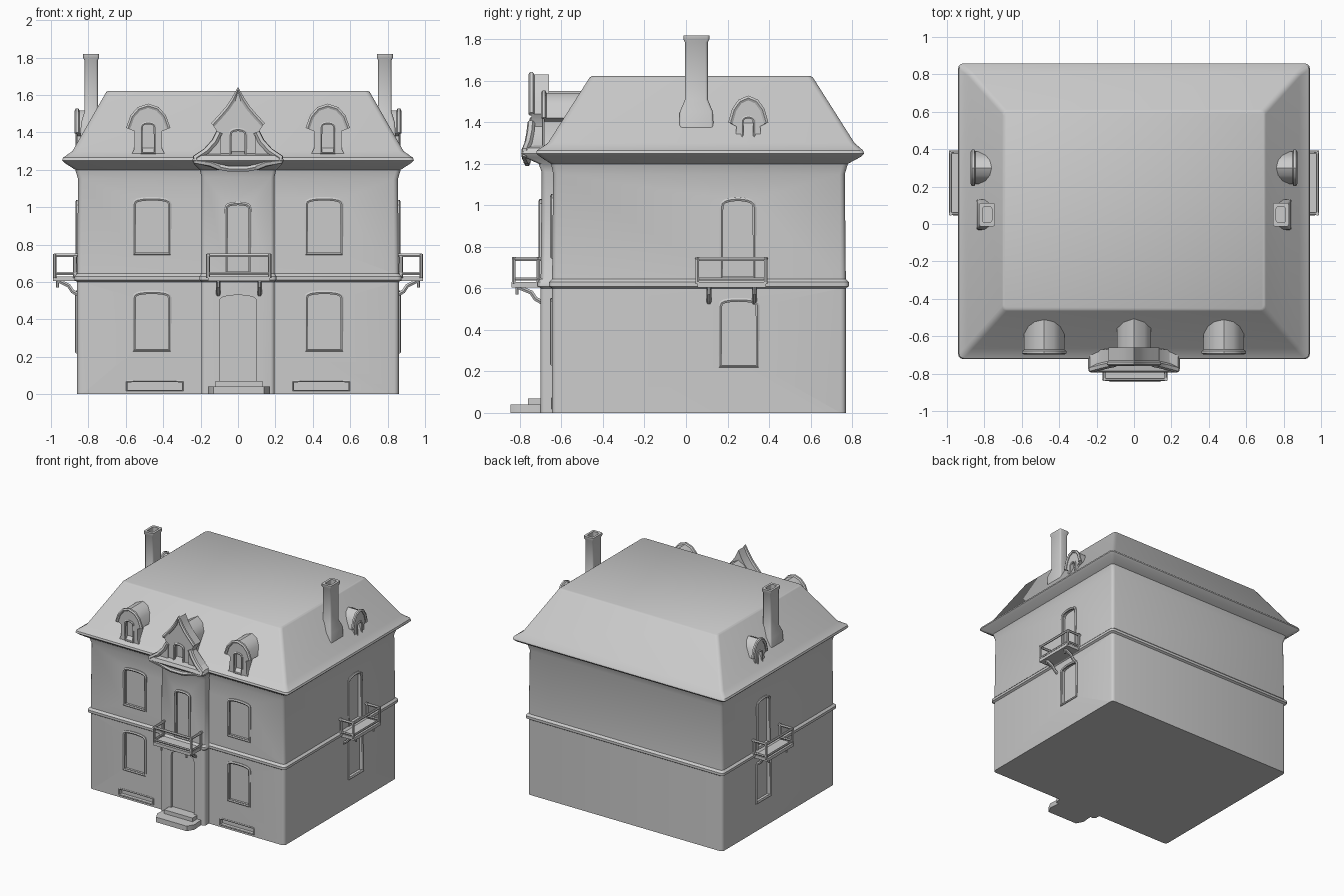
import bpy, bmesh, math

if "Cube" in bpy.data.objects:
    bpy.data.objects.remove(bpy.data.objects["Cube"])

# side frames: u along the wall, d outward from the centre, z up
SIDES = {'F': lambda u, d, z: (u, -d, z), 'R': lambda u, d, z: (d, u, z),
         'L': lambda u, d, z: (-d, u, z)}


def finish(name, bm):
    bmesh.ops.recalc_face_normals(bm, faces=bm.faces)
    me = bpy.data.meshes.new(name)
    bm.to_mesh(me)
    bm.free()
    ob = bpy.data.objects.new(name, me)
    bpy.context.collection.objects.link(ob)
    return ob


def skin(name, rings):
    """Closed solid through rings of equal point count."""
    bm = bmesh.new()
    vs = [[bm.verts.new(p) for p in r] for r in rings]
    n = len(vs[0])
    for a, b in zip(vs, vs[1:]):
        for i in range(n):
            bm.faces.new((a[i], a[(i + 1) % n], b[(i + 1) % n], b[i]))
    bm.faces.new(vs[0])
    bm.faces.new(vs[-1])
    return finish(name, bm)


def rounded(x0, x1, y0, y1, z, r):
    pts = []
    for cx, cy, a in ((x1 - r, y1 - r, 0), (x0 + r, y1 - r, 90), (x0 + r, y0 + r, 180), (x1 - r, y0 + r, 270)):
        for k in range(4):
            t = math.radians(a + 30 * k)
            pts.append((cx + r * math.cos(t), cy + r * math.sin(t), z))
    return pts


def prism(name, side, outline, d0, d1):
    f = SIDES[side]
    return skin(name, [[f(u, d, z) for u, z in outline] for d in (d0, d1)])


def box(name, side, u0, u1, d0, d1, z0, z1):
    return prism(name, side, [(u0, z0), (u1, z0), (u1, z1), (u0, z1)], d0, d1)


def tube(name, pts, r, closed=False):
    cu = bpy.data.curves.new(name, 'CURVE')
    cu.dimensions = '3D'
    cu.bevel_depth, cu.bevel_resolution, cu.use_fill_caps = r, 1, True
    sp = cu.splines.new('POLY')
    sp.points.add(len(pts) - 1)
    for p, c in zip(sp.points, pts):
        p.co = (*c, 1)
    sp.use_cyclic_u = closed
    tmp = bpy.data.objects.new(name + "_path", cu)
    bpy.context.collection.objects.link(tmp)
    bpy.context.view_layer.update()
    me = bpy.data.meshes.new_from_object(tmp.evaluated_get(bpy.context.evaluated_depsgraph_get()))
    bpy.data.objects.remove(tmp)
    ob = bpy.data.objects.new(name, me)
    bpy.context.collection.objects.link(ob)
    return ob


def arch(c, hw, z0, z1, rise):
    top = [(c + hw * math.cos(math.pi * k / 10), z1 - rise + rise * math.sin(math.pi * k / 10) ** 0.6)
           for k in range(11)]
    return [(c - hw, z0), (c + hw, z0)] + top


def window(wall, side, c, hw, z0, z1, rise, face, depth=0.03, frame=0.011):
    """Arched recess with a raised moulding round it."""
    out = arch(c, hw, z0, z1, rise)
    cut = prism("window_cutter", side, out, face - depth, face + 0.1)
    cut.hide_render = True
    cut.hide_set(True)
    m = wall.modifiers.new("window", 'BOOLEAN')
    m.operation, m.object, m.solver = 'DIFFERENCE', cut, 'EXACT'
    if frame:
        tube("window_frame", [SIDES[side](u, face, z) for u, z in out], frame, True)


def mirrored(half):
    return half + [(-u, z) for u, z in reversed(half) if u > 0]


# house: walls, string course, cornice and mansard roof as one shell
#        half-width, front y, back y, z
sections = [(.86, -.645, .77, 0), (.86, -.645, .77, .60), (.875, -.66, .785, .61), (.875, -.66, .785, .63),
            (.86, -.645, .77, .645), (.855, -.64, .765, 1.15), (.87, -.65, .78, 1.20), (.925, -.705, .845, 1.235),
            (.94, -.722, .858, 1.25), (.935, -.718, .853, 1.265), (.885, -.665, .812, 1.30),
            (.705, -.465, .612, 1.615), (.695, -.455, .602, 1.622)]
house = skin("house_walls_and_roof", [rounded(-w, w, a, b, z, .025) for w, a, b, z in sections])

# central bay
bay = skin("front_bay", [rounded(-w, w, -d, -.50, z, .02) for w, d, z in
           ((.195, .70, 0), (.195, .70, .60), (.205, .715, .61), (.205, .715, .63), (.195, .70, .645),
            (.195, .695, 1.16), (.205, .71, 1.20), (.235, .775, 1.23), (.245, .795, 1.25), (.235, .785, 1.275),
            (.15, .70, 1.30))])

# wall windows
for s in (-1, 1):
    window(house, 'F', s * .46, .095, .235, .545, .03, .645)
    window(house, 'F', s * .46, .095, .75, 1.045, .03, .643)
    window(house, 'F', s * .445, .15, .02, .07, .003, .645, .03, .006)
for sd in 'RL':
    window(house, sd, .255, .09, .225, .545, .03, .86)
    window(house, sd, .25, .08, .65, 1.03, .045, .858)
window(bay, 'F', 0, .063, .65, 1.02, .03, .70)
window(bay, 'F', 0, .10, .06, .53, .04, .70, .02, 0)

# small dormers
half = [(.10, 1.26), (.075, 1.31), (.072, 1.405), (.108, 1.42), (.085, 1.485), (.05, 1.525), (0, 1.542)]


def dormer(side, c, k, front, back, dz):
    out = [(c + u * k, z + dz) for u, z in mirrored(half)]
    ob = prism("dormer", side, out, back, front - .015)
    tube("dormer_trim", [SIDES[side](u, front - .015, z) for u, z in out[3:-3]], .013)
    window(ob, side, c, .036 * k, 1.29 + dz, 1.45 + dz, .03, front - .015, .03, .008)


for s in (-1, 1):
    dormer('F', s * .48, 1, .70, .47, 0)
for sd in 'RL':
    dormer(sd, .30, .8, .875, .68, -.025)

# ornate central dormer with swept gable
gable = [(.10, 1.22), (.10, 1.385), (.135, 1.44), (.085, 1.495), (.055, 1.53), (.025, 1.575), (0, 1.63)]
centre = prism("centre_dormer_front", 'F', mirrored(gable), .66, .745)
prism("centre_dormer_roof", 'F', mirrored([(.09, 1.26), (.09, 1.47), (.055, 1.52), (0, 1.55)]), .47, .67)
window(centre, 'F', 0, .042, 1.235, 1.415, .03, .745, .035, .01)
tube("gable_trim", [SIDES['F'](u, .745, z) for u, z in mirrored(gable)[2:-2]], .014)
for s in (-1, 1):
    # scrolls sweeping from the gable down to the eave
    tube("gable_scroll", [(s * u, -d, z) for u, d, z in ((.10, .745, 1.40), (.125, .75, 1.35), (.17, .76, 1.30),
         (.225, .775, 1.265), (.225, .775, 1.245), (.15, .775, 1.235), (.10, .765, 1.215))], .019)
    prism("gable_wing", 'F', [(s * u, z) for u, z in ((.09, 1.23), (.22, 1.245), (.22, 1.27), (.17, 1.30),
          (.125, 1.35), (.09, 1.39))], .67, .755)
tube("gable_sill", [(u, -.765, z) for u, z in ((-.10, 1.215), (-.05, 1.205), (.05, 1.205), (.10, 1.215))], .017)

# hollow chimneys
for s in (-1, 1):
    x = s * .785
    skin("chimney", [rounded(x - a, x + a, .05 - b, .05 + b, z, .012) for a, b, z in
         ((.06, .085, 1.28), (.055, .08, 1.45), (.036, .055, 1.51), (.036, .055, 1.785), (.043, .063, 1.80),
          (.043, .063, 1.818), (.025, .042, 1.818), (.025, .042, 1.76))])


# balconies: slab, rail, posts and curved brackets
def balcony(side, c, wall, out):
    f, w = SIDES[side], .165
    box("balcony_floor", side, c - w, c + w, wall - .02, out, .605, .63)
    tube("balcony_rail", [f(c + u, d, .742) for u, d in ((-w, wall - .01), (-w, out - .01), (w, out - .01),
         (w, wall - .01))], .011)
    tube("balcony_lower_rail", [f(c + u, d, .645) for u, d in ((-w, wall - .01), (-w, out - .01),
         (w, out - .01), (w, wall - .01))], .009)
    for s in (-1, 1):
        for d in (wall + .012, out - .01):
            tube("balcony_post", [f(c + s * w, d, .62), f(c + s * w, d, .75)], .010)
        tube("balcony_bracket", [f(c + s * .11, d, z) for d, z in ((wall - .01, .53), (wall + .025, .55),
             (wall + .045, .58), (out - .025, .61))], .012)
        tube("balcony_pendant", [f(c + s * .11, out - .025, .61), f(c + s * .11, out - .025, .57)], .008)


balcony('R', .22, .86, .99)
balcony('L', .22, .86, .99)
balcony('F', .005, .70, .84)

# front steps
skin("front_step", [[(x, y, z) for x, y in ((-.15, -.65), (-.16, -.79), (-.13, -.845), (.14, -.845),
     (.17, -.79), (.16, -.65))] for z in (0, .04)])
box("upper_step", 'F', -.12, .13, .65, .76, 0, .07)

# smooth shading with sharp edges kept
bpy.ops.object.select_all(action='DESELECT')
for ob in bpy.context.collection.objects:
    if not ob.hide_render:
        ob.select_set(True)
bpy.context.view_layer.objects.active = house
bpy.ops.object.shade_smooth_by_angle(angle=math.radians(35))
